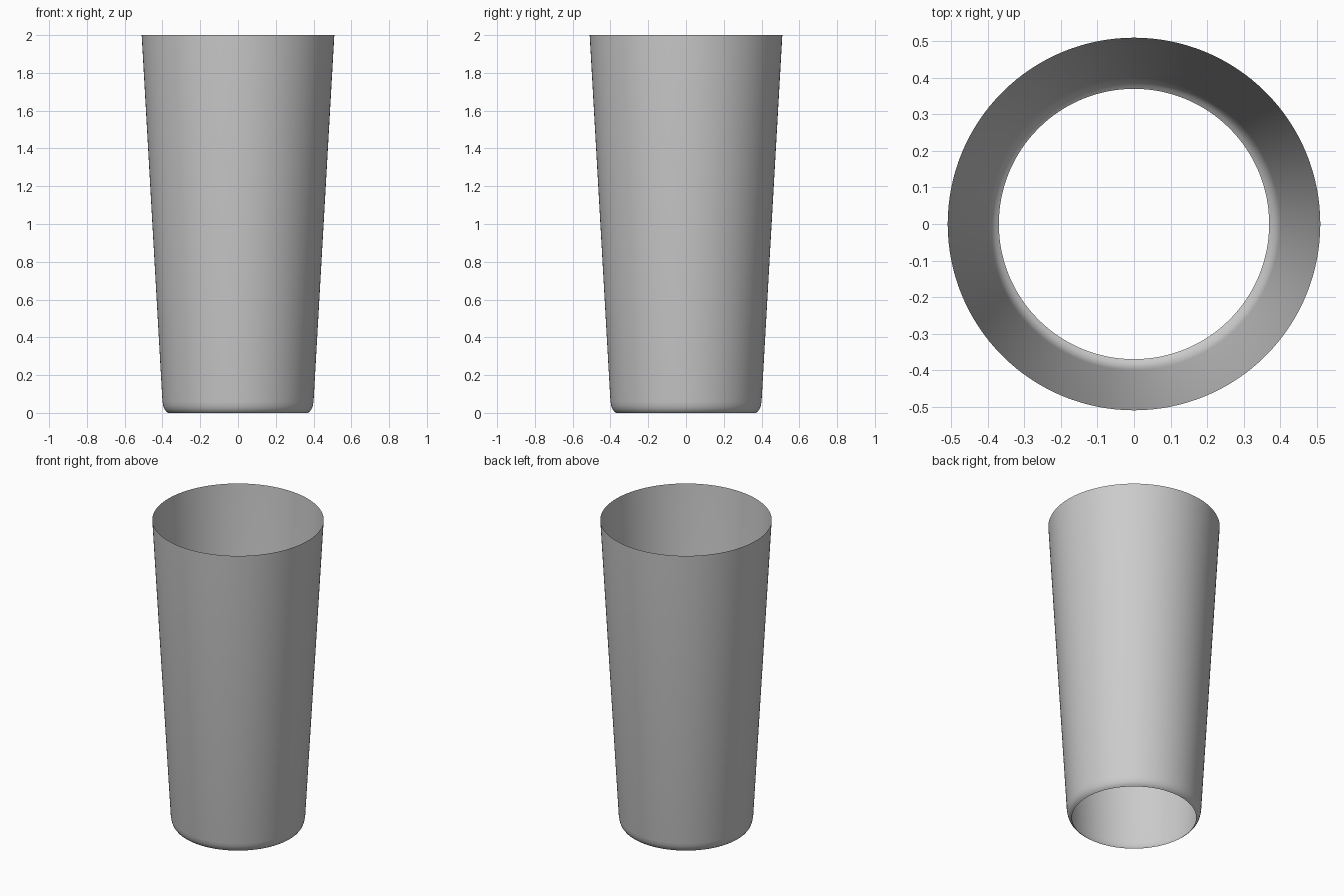
import bpy, bmesh
from math import cos, sin, tau

if "Cube" in bpy.data.objects:
    bpy.data.objects.remove(bpy.data.objects["Cube"])

SEGMENTS = 128

# Wall profile (radius, height): rounded lower edge, then a straight taper
profile = [(0.37, 0.0), (0.381, 0.008), (0.39, 0.021),
           (0.396, 0.038), (0.40, 0.06), (0.51, 2.0)]

# Open-ended sleeve: a single-sheet surface of revolution
bm = bmesh.new()
rings = [[bm.verts.new((r * cos(tau * i / SEGMENTS), r * sin(tau * i / SEGMENTS), z))
          for i in range(SEGMENTS)] for r, z in profile]
for low, high in zip(rings, rings[1:]):
    for i in range(SEGMENTS):
        j = (i + 1) % SEGMENTS
        face = bm.faces.new((low[i], low[j], high[j], high[i]))
        face.smooth = True

mesh = bpy.data.meshes.new("tapered_sleeve")
bm.to_mesh(mesh)
bm.free()
sleeve = bpy.data.objects.new("tapered_sleeve", mesh)
bpy.context.collection.objects.link(sleeve)
